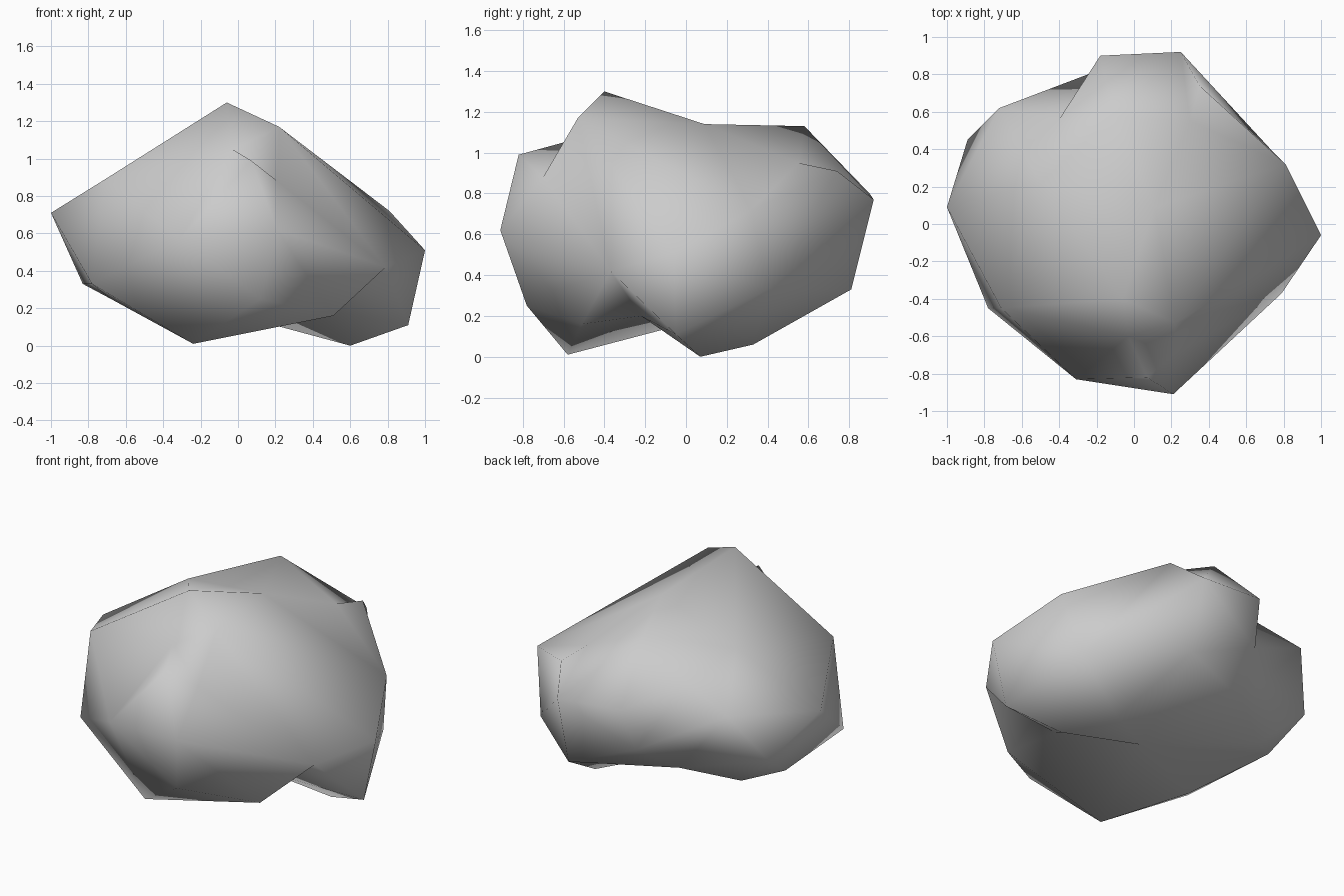
import bpy
import bmesh
from mathutils import Vector

default_cube = bpy.data.objects.get("Cube")
if default_cube:
    bpy.data.objects.remove(default_cube, do_unlink=True)

# Corner points of the boulder in hundredths of a unit, grouped by region
crown = [(-6, -40, 130), (22, -53, 117), (11, 9, 114), (-50, 22, 102),
         (-11, 58, 113), (35, 74, 91)]
front = [(7, -82, 99), (21, -91, 62), (-31, -83, 57), (12, -78, 25)]
right_flank = [(-100, 9, 71), (-89, 45, 50), (-72, 62, 80), (-83, 20, 33),
               (-78, -45, 33), (-71, -45, 89), (-68, -33, 25)]
left_flank = [(100, -6, 51), (81, 32, 72), (79, -37, 42), (91, -5, 11),
              (73, 40, 33)]
back = [(25, 92, 77), (-18, 90, 80), (25, 81, 33)]
underside = [(-24, -58, 1), (60, 7, 0), (51, -51, 16), (40, 33, 6),
             (-63, 35, 27)]
# Sunken corners that dip below the points around them
hollows = [(-3, -60, 105), (21, -70, 88), (30, 55, 95), (-40, 56, 90),
           (-22, 81, 53), (-34, 55, 35), (40, -22, 20), (-3, 3, 17)]


def make_material(name, colour):
    material = bpy.data.materials.new(name)
    material.use_nodes = True
    material.diffuse_color = colour
    shader = material.node_tree.nodes["Principled BSDF"]
    shader.inputs["Base Color"].default_value = colour
    return material


def wrap_points(raised, sunken, centre, bulge):
    """Join points with triangles as if on a ball, then restore each place.

    This keeps hollows that an ordinary convex hull would fill in.
    """
    mesh = bmesh.new()
    place = mesh.verts.layers.float_vector.new("place")
    for group, power in ((raised, bulge), (sunken, 0)):
        for corner in group:
            point = Vector(corner) / 100
            offset = point - centre
            vert = mesh.verts.new(offset.normalized() * offset.length ** power)
            vert[place] = point
    bmesh.ops.convex_hull(mesh, input=mesh.verts)
    for vert in mesh.verts:
        vert.co = vert[place]
    mesh.verts.layers.float_vector.remove(place)
    bmesh.ops.recalc_face_normals(mesh, faces=mesh.faces)
    return mesh


# Boulder body
raised = crown + front + right_flank + left_flank + back + underside
boulder_mesh = wrap_points(raised, hollows, Vector((0, 0, 0.6)), 0.12)
for face in boulder_mesh.faces:
    face.smooth = True

mesh_data = bpy.data.meshes.new("boulder")
boulder_mesh.to_mesh(mesh_data)
boulder_mesh.free()
mesh_data.materials.append(make_material("stone grey", (0.6, 0.6, 0.6, 1)))
boulder = bpy.data.objects.new("boulder", mesh_data)
bpy.context.collection.objects.link(boulder)
